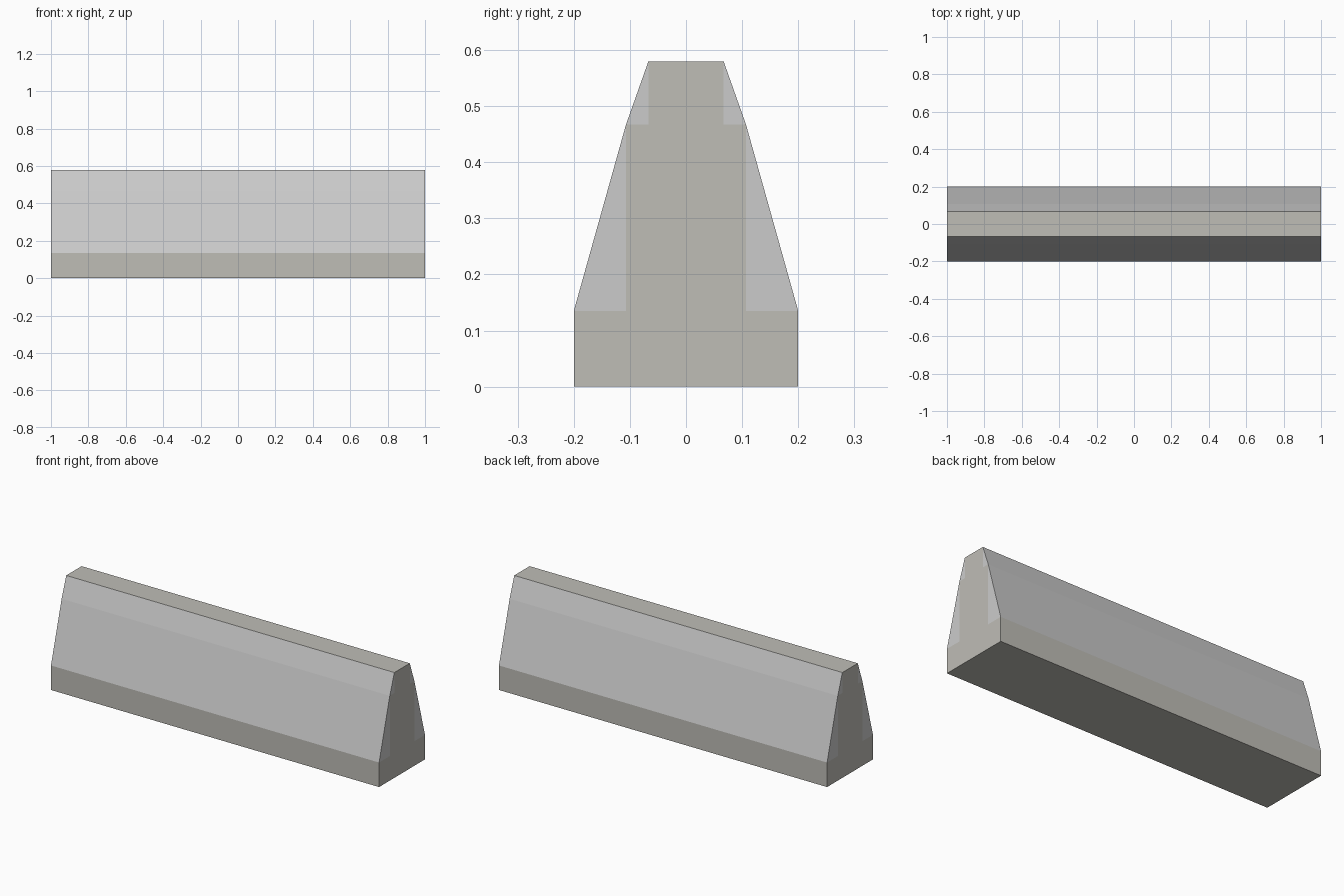
import bpy, bmesh

if "Cube" in bpy.data.objects:
    bpy.data.objects.remove(bpy.data.objects["Cube"])

HALF_LEN = 1.0
# (half width, height) of the barrier outline, from kerb top to crown
KERB, SHOULDER, CROWN = (0.2, 0.135), (0.107, 0.467), (0.067, 0.58)

concrete = bpy.data.materials.new("warm_concrete")
concrete.diffuse_color = (0.52, 0.51, 0.47, 1)
concrete.use_nodes = True
concrete.node_tree.nodes["Principled BSDF"].inputs["Base Color"].default_value = concrete.diffuse_color


def prism(name, profile, mat=None):
    """Extrude a (y, z) profile along the full length in x."""
    bm = bmesh.new()
    face = bm.faces.new([bm.verts.new((-HALF_LEN, y, z)) for y, z in profile])
    out = bmesh.ops.extrude_face_region(bm, geom=[face])
    moved = [v for v in out["geom"] if isinstance(v, bmesh.types.BMVert)]
    bmesh.ops.translate(bm, verts=moved, vec=(2 * HALF_LEN, 0, 0))
    bmesh.ops.recalc_face_normals(bm, faces=bm.faces)
    mesh = bpy.data.meshes.new(name)
    bm.to_mesh(mesh)
    bm.free()
    obj = bpy.data.objects.new(name, mesh)
    bpy.context.collection.objects.link(obj)
    if mat:
        mesh.materials.append(mat)
    return obj


def block(name, w, z0, z1):
    prism(name, [(-w, z0), (w, z0), (w, z1), (-w, z1)], concrete)


def slope(name, low, high):
    """Triangular filler on one side, mirrored to the other."""
    obj = prism(name, [(high[0], low[1]), low, high])
    obj.modifiers.new("other_side", 'MIRROR').use_axis = (False, True, False)


# Stacked concrete core
block("base_block", KERB[0], 0, KERB[1])
block("middle_block", SHOULDER[0], KERB[1], SHOULDER[1])
block("top_block", CROWN[0], SHOULDER[1], CROWN[1])

# Sloped sides
slope("lower_slopes", KERB, SHOULDER)
slope("upper_slopes", SHOULDER, CROWN)
